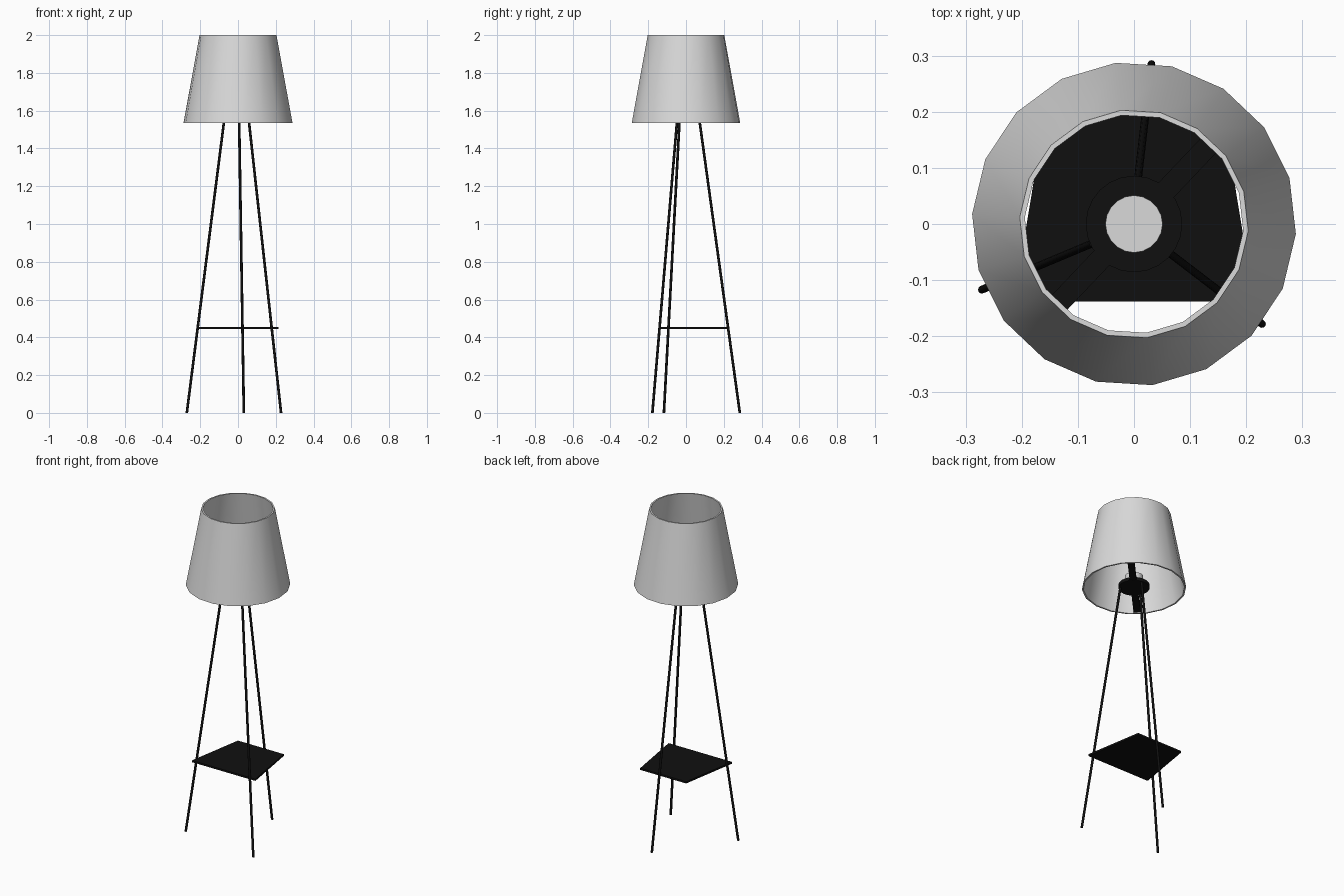
import bpy, bmesh, math
from mathutils import Vector

if "Cube" in bpy.data.objects:
    bpy.data.objects.remove(bpy.data.objects["Cube"])


def material(name, value):
    m = bpy.data.materials.new(name)
    m.diffuse_color = (value, value, value, 1)
    m.use_nodes = True
    m.node_tree.nodes["Principled BSDF"].inputs["Base Color"].default_value = m.diffuse_color
    return m


GREY = material("light_grey", 0.7)
BLACK = material("black", 0.005)


def ring(radius, z, sides, turn=0.0, cx=0.0, cy=0.0):
    return [Vector((cx + radius * math.cos(math.radians(turn) + 2 * math.pi * i / sides),
                    cy + radius * math.sin(math.radians(turn) + 2 * math.pi * i / sides), z))
            for i in range(sides)]


def loft(name, rings, mat, closed=False, smooth=True):
    """Skin a stack of rings; cap the ends, or join last to first."""
    bm = bmesh.new()
    loops = [[bm.verts.new(p) for p in r] for r in rings]
    pairs = list(zip(loops, loops[1:]))
    if closed:
        pairs.append((loops[-1], loops[0]))
    else:
        bm.faces.new(loops[0][::-1])
        bm.faces.new(loops[-1])
    n = len(loops[0])
    for a, b in pairs:
        for i in range(n):
            j = (i + 1) % n
            bm.faces.new((a[i], a[j], b[j], b[i]))
    bmesh.ops.recalc_face_normals(bm, faces=bm.faces)
    me = bpy.data.meshes.new(name)
    bm.to_mesh(me)
    bm.free()
    me.materials.append(mat)
    ob = bpy.data.objects.new(name, me)
    bpy.context.collection.objects.link(ob)
    if smooth:
        bpy.ops.object.select_all(action='DESELECT')
        ob.select_set(True)
        bpy.context.view_layer.objects.active = ob
        bpy.ops.object.shade_smooth_by_angle(angle=math.radians(35))
    return ob


def prism(name, outline, z0, z1, mat):
    return loft(name, [[Vector((x, y, z)) for x, y in outline] for z in (z0, z1)],
                mat, smooth=False)


# Open tapered shade with a thin wall
TURN = -3.5
loft("lamp_shade", [ring(r, z, 18, TURN) for r, z in
                    ((0.289, 1.535), (0.204, 2.0), (0.195, 2.0), (0.280, 1.535))],
     GREY, closed=True)

# Three splayed legs: foot position and top position
LEGS = (((0.031, 0.285), (0.006, 0.071)),
        ((-0.271, -0.117), (-0.073, -0.034)),
        ((0.228, -0.178), (0.057, -0.047)))
for k, (foot, top) in enumerate(LEGS):
    loft(f"leg_{k + 1}", [ring(0.007, 0, 12, 0, *foot), ring(0.007, 1.55, 12, 0, *top)], BLACK)

# Trapezoid shelf between the legs
prism("shelf", [(-0.214, -0.138), (0.214, -0.138), (0.155, 0.22), (-0.155, 0.22)],
      0.445, 0.456, BLACK)

# Hub disc and the cross bar that carries the shade
loft("hub", [ring(0.086, 1.537, 24), ring(0.086, 1.557, 24)], BLACK)
a = math.radians(46.5)
u, v = Vector((math.cos(a), math.sin(a))), Vector((-math.sin(a), math.cos(a)))
prism("shade_bar", [u * s * 0.275 + v * t * 0.019 for s, t in ((-1, -1), (1, -1), (1, 1), (-1, 1))],
      1.54, 1.555, BLACK)

# Light source on the hub
loft("light", [ring(0.051, 1.557, 20), ring(0.051, 1.61, 20)], GREY)
